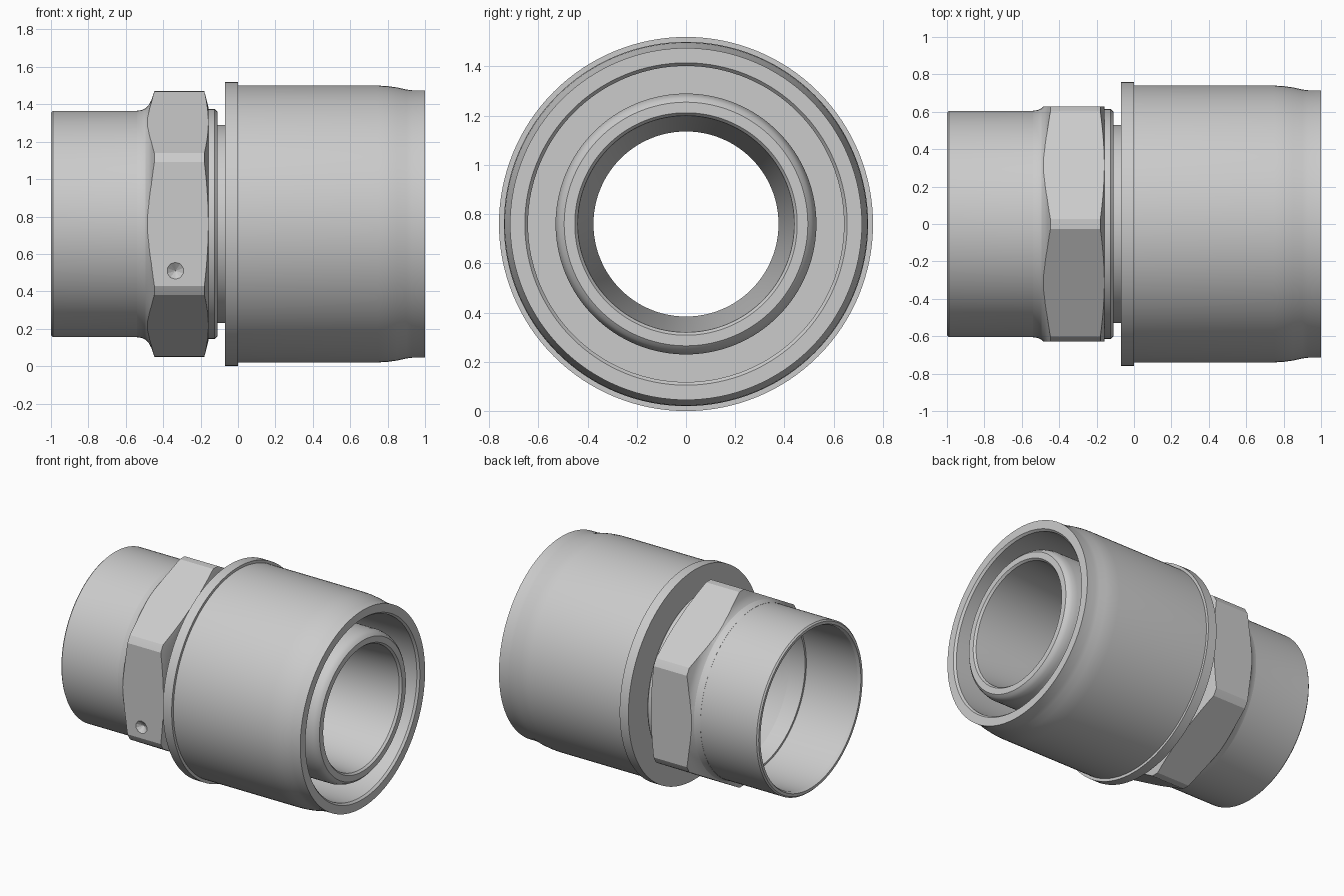
import bpy, bmesh, math

if "Cube" in bpy.data.objects:
    bpy.data.objects.remove(bpy.data.objects["Cube"])

AXIS_Z = 0.76
SEG = 128


def finish(bm, name):
    bmesh.ops.recalc_face_normals(bm, faces=bm.faces)
    me = bpy.data.meshes.new(name)
    bm.to_mesh(me)
    bm.free()
    ob = bpy.data.objects.new(name, me)
    bpy.context.collection.objects.link(ob)
    return ob


def lathe(name, profile):
    """Spin a closed (x, radius) profile about the long axis."""
    bm = bmesh.new()
    rings = []
    for i in range(SEG):
        a = 2 * math.pi * i / SEG
        rings.append([bm.verts.new((x, r * math.sin(a), AXIS_Z + r * math.cos(a)))
                      for x, r in profile])
    n = len(profile)
    for i in range(SEG):
        p, q = rings[i], rings[(i + 1) % SEG]
        for j in range(n):
            k = (j + 1) % n
            bm.faces.new((p[j], p[k], q[k], q[j]))
    return finish(bm, name)


def smooth(ob, angle):
    bpy.ops.object.select_all(action='DESELECT')
    ob.select_set(True)
    bpy.context.view_layer.objects.active = ob
    bpy.ops.object.shade_smooth_by_angle(angle=math.radians(angle))


def boolean(ob, cutter, op):
    m = ob.modifiers.new(op, 'BOOLEAN')
    m.operation, m.object, m.solver = op, cutter, 'EXACT'
    bpy.context.view_layer.objects.active = ob
    bpy.ops.object.modifier_apply(modifier=m.name)
    bpy.data.objects.remove(cutter, do_unlink=True)


# Inner body: socket tube, collar, neck and tapered nipple with its bore
body = lathe("body_tube", [
    (-1.0, 0.575), (-1.0, 0.595), (-0.99, 0.605), (-0.3, 0.605), (-0.17, 0.615),
    (-0.125, 0.615), (-0.11, 0.60), (-0.11, 0.53), (0.93, 0.53), (0.965, 0.522),
    (0.985, 0.512), (1.0, 0.495), (1.0, 0.452), (0.985, 0.44), (0.0, 0.376),
    (-0.15, 0.376), (-0.45, 0.545), (-0.57, 0.55), (-0.57, 0.565), (-0.98, 0.565)])
smooth(body, 25)

# Outer sleeve with flange, necked-in at the open end
sleeve = lathe("outer_sleeve", [
    (-0.07, 0.5), (-0.07, 0.76), (0, 0.76), (0, 0.74), (0.75, 0.74), (0.80, 0.737),
    (0.85, 0.730), (0.90, 0.719), (0.93, 0.715), (1.0, 0.715), (1.0, 0.655),
    (0.985, 0.642), (0.02, 0.642), (0.02, 0.5)])
smooth(sleeve, 25)

# Hex nut: turned blank intersected with a hexagonal prism
nut = lathe("hex_nut", [
    (-0.54, 0.59), (-0.54, 0.606), (-0.515, 0.609), (-0.495, 0.618), (-0.478, 0.635),
    (-0.463, 0.663), (-0.447, 0.71), (-0.18, 0.71), (-0.158, 0.625), (-0.158, 0.59)])
bm = bmesh.new()
hex_r = 0.628 / math.cos(math.pi / 6)
ends = [[bm.verts.new((x, hex_r * math.sin(i * math.pi / 3),
                       AXIS_Z + hex_r * math.cos(i * math.pi / 3))) for i in range(6)]
        for x in (-0.7, 0.1)]
for e in ends:
    bm.faces.new(e)
for i in range(6):
    j = (i + 1) % 6
    bm.faces.new((ends[0][i], ends[0][j], ends[1][j], ends[1][i]))
boolean(nut, finish(bm, "hex_cutter"), 'INTERSECT')

# Small conical dimple on the front flat
bpy.ops.mesh.primitive_cone_add(vertices=10, radius1=0.0685, radius2=0, depth=0.05,
                                location=(-0.335, -0.62, 0.51),
                                rotation=(-math.pi / 2, 0, 0))
boolean(nut, bpy.context.object, 'DIFFERENCE')
smooth(nut, 20)
